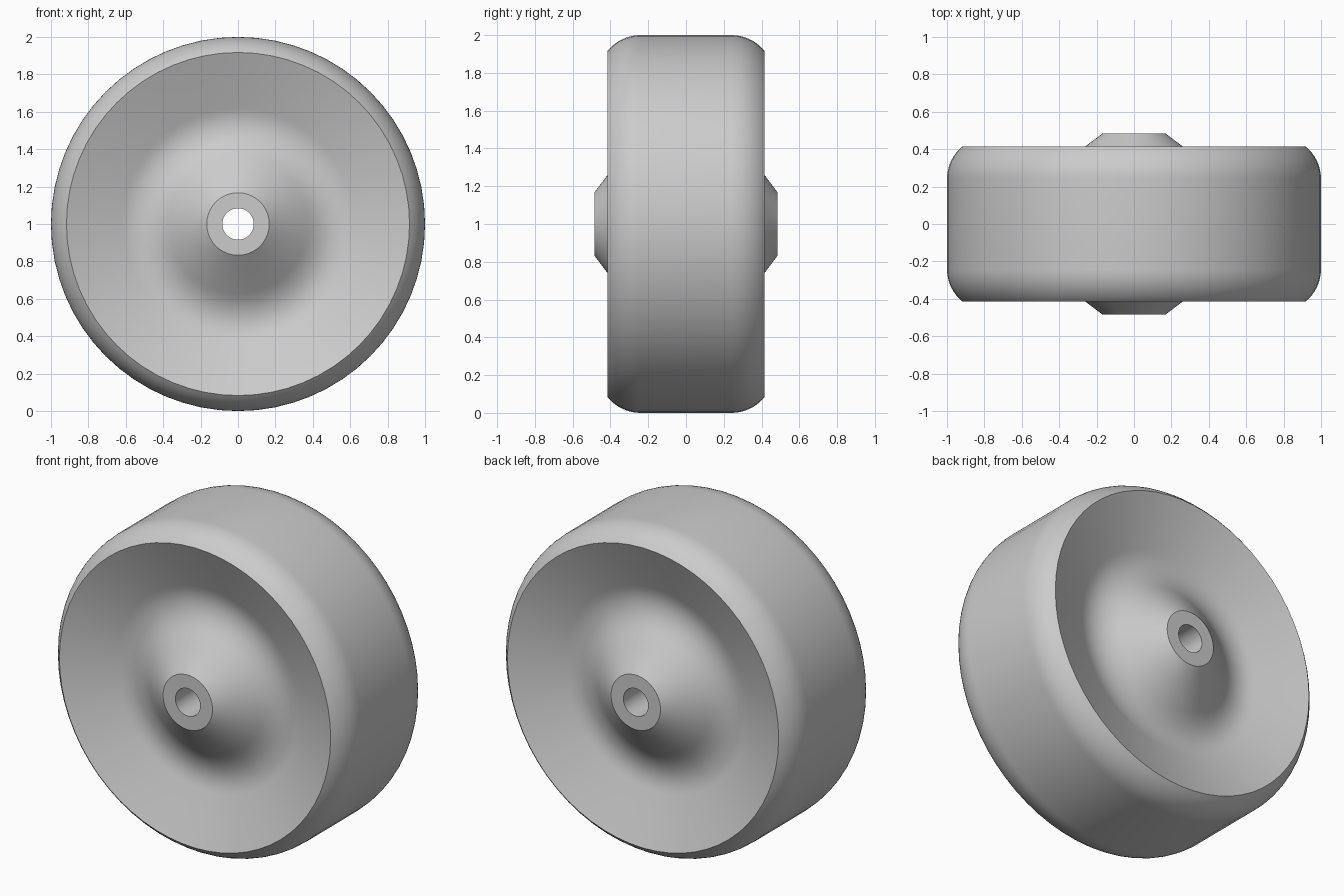
import bpy, bmesh, math

cube = bpy.data.objects.get("Cube")
if cube:
    bpy.data.objects.remove(cube, do_unlink=True)

SEGMENTS = 64
RIM = (0.917, 0.415)
HUB = (0.167, 0.485)
BORE = 0.084

# Single plain material
grey = bpy.data.materials.new("plain_grey")
grey.use_nodes = True
colour = (0.6, 0.6, 0.6, 1)
grey.diffuse_color = colour
grey.node_tree.nodes["Principled BSDF"].inputs["Base Color"].default_value = colour


def half_profile():
    """Radius and depth points from the bore to the tread, on one side."""
    pts = [(BORE, HUB[1]), HUB]
    # Straight hub cone, then a rounded valley blending into the dish
    start, end, s0, s1 = 0.37, 0.62, -0.75, 0.42
    y0 = HUB[1] + s0 * (start - HUB[0])
    steps = 10
    for i in range(steps + 1):
        d = (end - start) * i / steps
        pts.append((start + d, y0 + s0 * d + (s1 - s0) * d * d / (2 * (end - start))))
    # Rounded shoulder from the rim edge to the tread
    pts.append(RIM)
    sweep = 2 * math.atan2(1 - RIM[0], 0.175)
    radius = 0.175 / math.sin(sweep)
    for i in range(1, 9):
        a = sweep * (1 - i / 8)
        pts.append((1 - radius + radius * math.cos(a), 0.24 + radius * math.sin(a)))
    return pts


# Wheel: closed profile revolved around the axle
half = half_profile()
profile = half + [(r, -y) for r, y in reversed(half)]
bm = bmesh.new()
rings = []
for r, y in profile:
    ring = []
    for k in range(SEGMENTS):
        a = math.tau * k / SEGMENTS
        ring.append(bm.verts.new((r * math.cos(a), y, 1 + r * math.sin(a))))
    rings.append(ring)
for i, ring in enumerate(rings):
    following = rings[(i + 1) % len(rings)]
    for k in range(SEGMENTS):
        n = (k + 1) % SEGMENTS
        bm.faces.new((ring[k], ring[n], following[n], following[k]))
bmesh.ops.recalc_face_normals(bm, faces=bm.faces)
mesh = bpy.data.meshes.new("wheel")
bm.to_mesh(mesh)
bm.free()
mesh.materials.append(grey)
wheel = bpy.data.objects.new("wheel", mesh)
bpy.context.collection.objects.link(wheel)

bpy.context.view_layer.objects.active = wheel
wheel.select_set(True)
bpy.ops.object.shade_smooth_by_angle(angle=math.radians(30))
